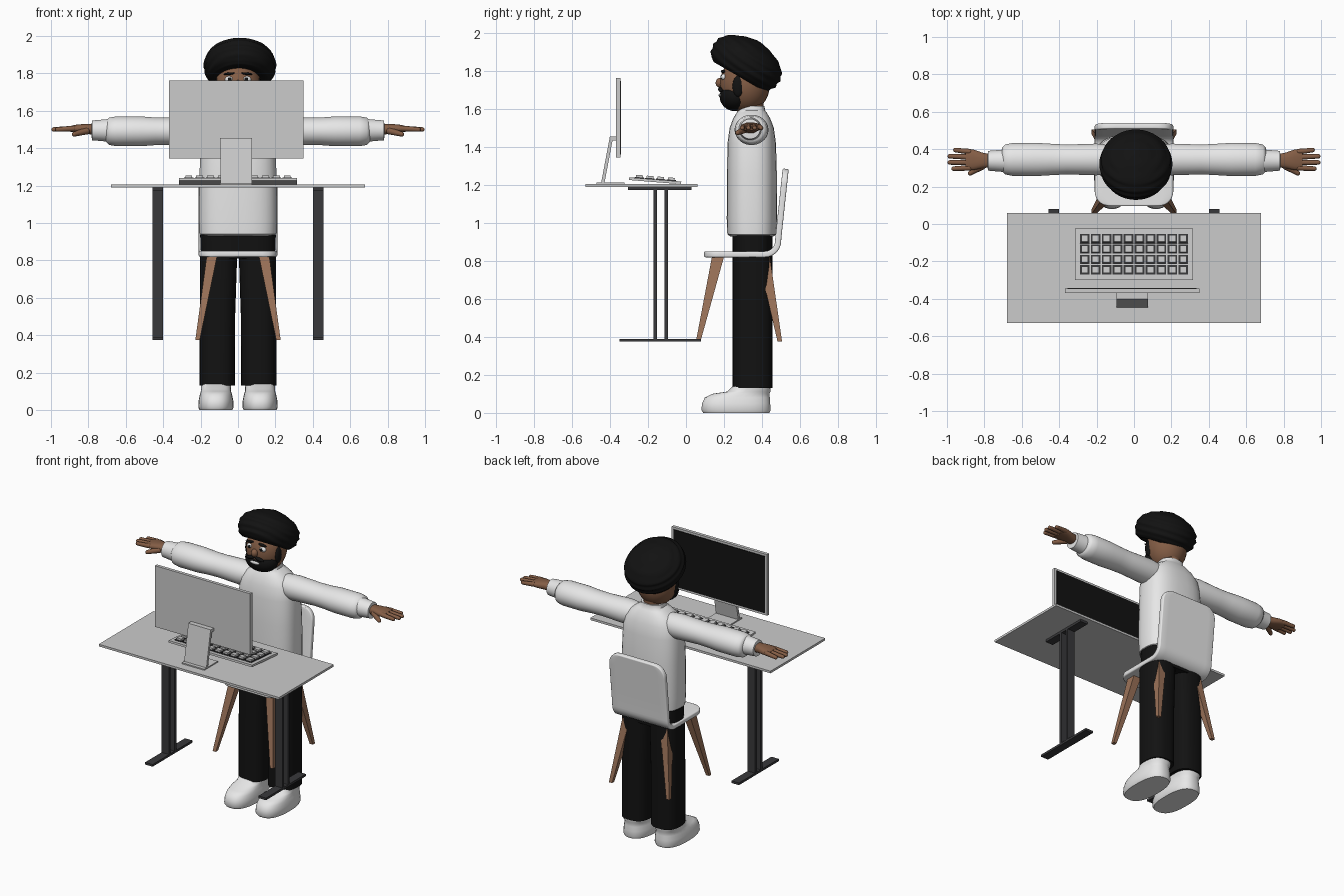
import bpy, bmesh, math
from mathutils import Matrix, Vector

if "Cube" in bpy.data.objects:
    bpy.data.objects.remove(bpy.data.objects["Cube"])


def material(name, r, g, b):
    m = bpy.data.materials.new(name)
    m.use_nodes = True
    m.diffuse_color = (r, g, b, 1)
    node = m.node_tree.nodes["Principled BSDF"]
    node.inputs["Base Color"].default_value = (r, g, b, 1)
    node.inputs["Roughness"].default_value = 0.7
    return m


WHITE = material("white cloth", .8, .8, .8)
GREY = material("light grey", .6, .6, .6)
METAL = material("dark metal", .04, .04, .043)
BLACK = material("black", .006, .006, .006)
SKIN = material("brown skin", .23, .11, .06)
WOOD = material("wood", .33, .17, .1)


def finish(name, bm, mats, angle=35):
    bmesh.ops.recalc_face_normals(bm, faces=bm.faces)
    me = bpy.data.meshes.new(name)
    bm.to_mesh(me)
    bm.free()
    for m in mats if isinstance(mats, list) else [mats]:
        me.materials.append(m)
    ob = bpy.data.objects.new(name, me)
    bpy.context.collection.objects.link(ob)
    bpy.ops.object.select_all(action='DESELECT')
    ob.select_set(True)
    bpy.context.view_layer.objects.active = ob
    bpy.ops.object.shade_smooth_by_angle(angle=math.radians(angle))
    return ob


def box(name, mat, x0, x1, y0, y1, z0, z1):
    bm = bmesh.new()
    size = Matrix.Diagonal((x1 - x0, y1 - y0, z1 - z0, 1))
    mid = Matrix.Translation(((x0 + x1) / 2, (y0 + y1) / 2, (z0 + z1) / 2))
    bmesh.ops.create_cube(bm, size=1, matrix=mid @ size)
    return finish(name, bm, mat)


def ball(name, mat, centre, radii, turn=0, segs=24):
    bm = bmesh.new()
    m = Matrix.Translation(centre) @ Matrix.Rotation(turn, 4, 'Y') @ Matrix.Diagonal((*radii, 1))
    bmesh.ops.create_uvsphere(bm, u_segments=segs, v_segments=segs // 2, radius=1, matrix=m)
    return finish(name, bm, mat, 80)


def loft(name, mat, sections, axis='z', sides=32, power=2.0, angle=50):
    """Skin through superellipse rings given as (position, centre a, centre b, radius a, radius b)."""
    bm = bmesh.new()
    rings = []
    for t, ca, cb, ra, rb in sections:
        ring = []
        for i in range(sides):
            a = 2 * math.pi * (i + .5) / sides
            c, s = math.cos(a), math.sin(a)
            u = ca + ra * math.copysign(abs(c) ** (2 / power), c)
            v = cb + rb * math.copysign(abs(s) ** (2 / power), s)
            ring.append(bm.verts.new((u, v, t) if axis == 'z' else (t, u, v)))
        rings.append(ring)
    for r, q in zip(rings, rings[1:]):
        for i in range(sides):
            j = (i + 1) % sides
            bm.faces.new((r[i], r[j], q[j], q[i]))
    bm.faces.new(rings[0])
    bm.faces.new(rings[-1])
    return finish(name, bm, mat, angle)


def capsule(name, mat, p, q, r0, r1):
    """Tapered rod with rounded ends."""
    p, q = Vector(p), Vector(q)
    d = q - p
    bm = bmesh.new()
    m = Matrix.Translation((p + q) / 2) @ d.to_track_quat('Z', 'Y').to_matrix().to_4x4()
    bmesh.ops.create_cone(bm, segments=12, radius1=r0, radius2=r1, depth=d.length, matrix=m)
    for c, r in ((p, r0), (q, r1)):
        bmesh.ops.create_uvsphere(bm, u_segments=12, v_segments=8, radius=r,
                                  matrix=Matrix.Translation(c))
    return finish(name, bm, mat, 60)


# Desk
box("desk_top", GREY, -.68, .68, -.53, .06, 1.19, 1.205)
for side, s in (("left", 1), ("right", -1)):
    x0, x1 = s * .428 - .028, s * .428 + .028
    box(side + "_desk_foot", METAL, x0, x1, -.35, .08, .375, .39)
    box(side + "_desk_bracket", METAL, x0, x1, -.305, .03, 1.174, 1.19)
    for part, y in (("front", -.163), ("back", -.103)):
        box(f"{side}_{part}_desk_column", METAL, x0, x1, y - .009, y + .009, .39, 1.175)

# Monitor and its stand
box("monitor", GREY, -.37, .35, -.368, -.346, 1.345, 1.762)
box("monitor_screen", BLACK, -.355, .335, -.347, -.342, 1.36, 1.747)
box("stand_base", GREY, -.095, .075, -.47, -.325, 1.205, 1.213)
box("stand_arm", GREY, -.095, .075, -.398, -.366, 1.435, 1.455)
loft("stand_post", GREY, [(1.21, -.01, -.438, .085, .009), (1.455, -.01, -.392, .085, .009)],
     sides=4, power=60)

# Keyboard: tilted tray with keys on dark pads
bm = bmesh.new()


def add_block(x, y, z, w, d, h, index):
    m = Matrix.Translation((x, y, z)) @ Matrix.Diagonal((w, d, h, 1))
    for v in bmesh.ops.create_cube(bm, size=1, matrix=m)["verts"]:
        for f in v.link_faces:
            f.material_index = index


add_block(0, 0, 0, .63, .275, .014, 0)
for col in range(10):
    for row in range(4):
        x, y = (col - 4.5) * .0585, (row - 1.5) * .056
        add_block(x, y, .009, .052, .05, .006, 1)
        add_block(x, y, .016, .037, .036, .015, 0)
keyboard = finish("keyboard", bm, [GREY, METAL])
keyboard.location = (0, -.1625, 1.222)
keyboard.rotation_euler.x = -.08

# Chair shell: rounded sheet swept along a bent side profile
path = [Vector((.095 + .008 * i, .835)) for i in range(11)]
path += [Vector((y, .835)) for y in (.25, .34, .415)]
path += [Vector((.415 + .07 * math.sin(a), .905 - .07 * math.cos(a)))
         for a in (math.pi * k / 14 for k in range(1, 8))]
low, high = Vector((.487, .93)), Vector((.525, 1.285))
path += [low.lerp(high, t) for t in (0, .25, .5, .75)]
path += [low.lerp(high, .775 + .0225 * i) for i in range(11)]
length = [0]
for p, q in zip(path, path[1:]):
    length.append(length[-1] + (q - p).length)
bm = bmesh.new()
rows, corner = [], .08
for p, s in zip(path, length):
    d = min(s, length[-1] - s, corner)
    w = .21 - corner + math.sqrt(corner ** 2 - (corner - d) ** 2)
    rows.append([bm.verts.new((w * k / 4, p.x, p.y)) for k in range(-4, 5)])
for r, q in zip(rows, rows[1:]):
    for k in range(8):
        bm.faces.new((r[k], r[k + 1], q[k + 1], q[k]))
shell = finish("chair_shell", bm, WHITE, 50)
solid = shell.modifiers.new("thickness", 'SOLIDIFY')
solid.thickness, solid.offset = .032, 0
bevel = shell.modifiers.new("soft_rim", 'BEVEL')
bevel.width, bevel.segments, bevel.limit_method = .011, 3, 'ANGLE'
bevel.angle_limit = math.radians(50)

# Chair legs
for side, s in (("left", 1), ("right", -1)):
    for part, foot, top in (("front", .064, .168), ("back", .494, .41)):
        loft(f"{side}_{part}_chair_leg", WOOD,
             [(.375, s * .216, foot, .012, .012), (.82, s * .14, top, .028, .032)],
             sides=4, power=60)

# Torso, hips and neck
loft("shirt", WHITE, [(.93, 0, .347, .19, .115), (.94, 0, .347, .205, .13),
                      (1.02, 0, .347, .209, .133), (1.25, 0, .347, .207, .132),
                      (1.42, 0, .346, .2, .128), (1.5, 0, .346, .185, .117),
                      (1.55, 0, .346, .145, .098), (1.58, 0, .346, .1, .08),
                      (1.593, 0, .346, .078, .07), (1.615, 0, .346, .075, .068)], power=2.7)
loft("trouser_hips", BLACK, [(.81, 0, .35, .198, .103), (.935, 0, .35, .203, .107)], power=3)
loft("neck", SKIN, [(1.55, 0, .345, .064, .06), (1.64, 0, .345, .066, .065),
                    (1.72, 0, .335, .08, .08)])

# Limbs, mirrored
for side, s in (("left", 1), ("right", -1)):
    loft(side + "_trouser_leg", BLACK, [(.13, s * .111, .35, .094, .105),
                                        (.5, s * .11, .35, .095, .105),
                                        (.83, s * .104, .35, .1, .105)], power=2.6)
    loft(side + "_shoe", WHITE, [(0, s * .118, .265, .088, .175), (.015, s * .118, .263, .095, .183),
                                 (.05, s * .118, .264, .093, .18), (.08, s * .118, .27, .087, .172),
                                 (.1, s * .118, .288, .081, .152), (.112, s * .118, .33, .08, .115),
                                 (.14, s * .118, .345, .082, .1)], power=2.5)
    loft(side + "_sleeve", WHITE, [(s * x, .345, 1.49, ry, rz) for x, ry, rz in
                                   ((.08, .07, .07), (.2, .085, .08), (.36, .08, .073),
                                    (.44, .084, .074), (.52, .089, .08), (.65, .088, .08),
                                    (.69, .08, .073), (.705, .064, .058))], axis='x', angle=60)
    loft(side + "_cuff", WHITE, [(s * x, .338, 1.495, r, r) for x, r in
                                 ((.69, .062), (.7, .06), (.78, .053), (.782, .04))], axis='x')
    loft(side + "_palm", SKIN, [(s * .76, .338, 1.5, .034, .03), (s * .81, .34, 1.503, .042, .027),
                                (s * .86, .343, 1.505, .056, .022), (s * .9, .343, 1.503, .054, .015)],
         axis='x', sides=16, power=2.5)
    for i, tip in enumerate((.965, .985, .985, .955)):
        y = .3 + .029 * i
        capsule(f"{side}_finger_{i + 1}", SKIN, (s * .88, y, 1.505), (s * tip, y - .004 + .004 * i, 1.5),
                .015, .012)
    capsule(side + "_thumb", SKIN, (s * .81, .31, 1.492), (s * .875, .272, 1.475), .019, .013)

# Head and face
ball("head", SKIN, (0, .31, 1.73), (.126, .132, .15), segs=32)
ball("beard", BLACK, (0, .257, 1.667), (.113, .08, .078), segs=32)
ball("nose", SKIN, (0, .18, 1.738), (.022, .024, .026))
ball("smile", WHITE, (0, .181, 1.672), (.035, .009, .011))
for side, s in (("left", 1), ("right", -1)):
    ball(side + "_moustache", BLACK, (s * .03, .183, 1.703), (.036, .014, .011), s * .25)
    ball(side + "_sideburn", BLACK, (s * .112, .275, 1.72), (.016, .03, .055))
    ball(side + "_eye", WHITE, (s * .046, .2, 1.768), (.025, .016, .017))
    ball(side + "_pupil", BLACK, (s * .044, .186, 1.768), (.01, .005, .011))
    ball(side + "_eyebrow", BLACK, (s * .048, .195, 1.798), (.03, .012, .007), s * .12)

# Turban: tilted dome with wrapped folds
profile = [(-.06, .05), (-.085, .15), (-.07, .176), (-.04, .194), (0, .2), (.035, .192),
           (.065, .17), (.09, .135), (.115, .075), (.128, .012)]
rings = []
for (h, r), (h2, r2) in zip(profile, profile[1:]):
    rings += [(h + (h2 - h) * k / 4, r + (r2 - r) * k / 4) for k in range(4)]
rings.append(profile[-1])
turban = loft("turban", BLACK, [(h, 0, 0, r * .96, r) for h, r in rings], sides=64, angle=70)
for v in turban.data.vertices:
    a = math.atan2(v.co.y, v.co.x)
    fold = 1 + .018 * math.sin(150 * v.co.z + 2.5 * math.sin(a) + 1.5 * math.cos(2 * a))
    v.co.x *= fold
    v.co.y *= fold
turban.location = (.01, .32, 1.845)
turban.rotation_euler.x = -math.radians(30)
